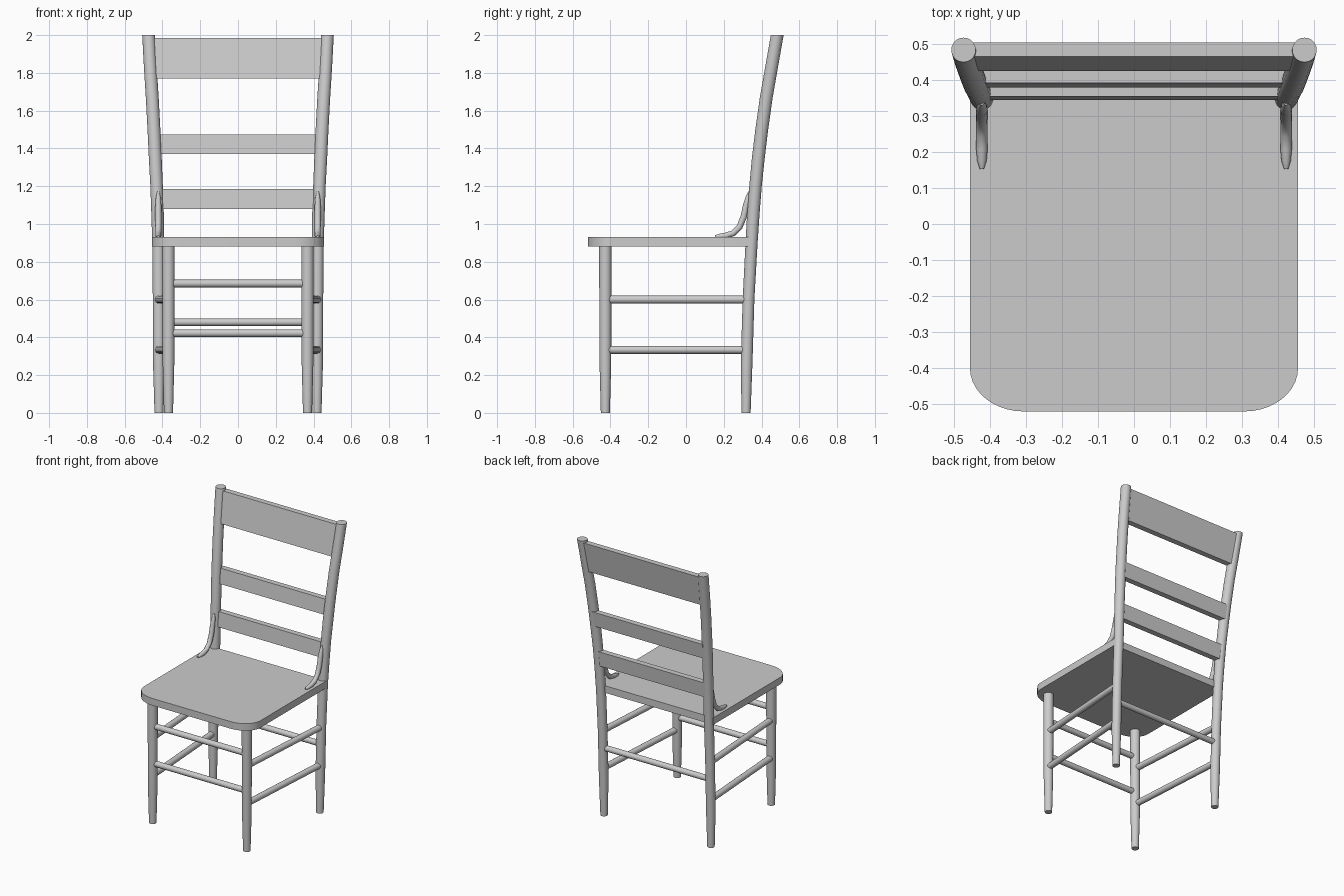
import bpy, bmesh, math
from mathutils import Vector

if "Cube" in bpy.data.objects:
    bpy.data.objects.remove(bpy.data.objects["Cube"])

wood = bpy.data.materials.new("light grey")
wood.diffuse_color = (0.6, 0.6, 0.6, 1)
wood.use_nodes = True
wood.node_tree.nodes["Principled BSDF"].inputs["Base Color"].default_value = wood.diffuse_color


def finish(name, bm, angle=40):
    bmesh.ops.recalc_face_normals(bm, faces=bm.faces)
    me = bpy.data.meshes.new(name)
    bm.to_mesh(me)
    bm.free()
    me.materials.append(wood)
    ob = bpy.data.objects.new(name, me)
    bpy.context.collection.objects.link(ob)
    bpy.ops.object.select_all(action='DESELECT')
    bpy.context.view_layer.objects.active = ob
    ob.select_set(True)
    bpy.ops.object.shade_smooth_by_angle(angle=math.radians(angle))
    return ob


def tube(name, path, radii, sides=16, level=False):
    """Round bar along a path; level=True keeps every ring horizontal."""
    bm = bmesh.new()
    pts = [Vector(p) for p in path]
    rings = []
    for i, p in enumerate(pts):
        t = (pts[min(i + 1, len(pts) - 1)] - pts[max(i - 1, 0)]).normalized()
        if level:
            u, v = Vector((1, 0, 0)), Vector((0, 1, 0))
        else:
            ref = Vector((0, 0, 1)) if abs(t.x) > 0.9 else Vector((1, 0, 0))
            u = t.cross(ref).normalized()
            v = t.cross(u)
        rings.append([bm.verts.new(p + radii[i] * (math.cos(a) * u + math.sin(a) * v))
                      for a in (2 * math.pi * k / sides for k in range(sides))])
    for a, b in zip(rings, rings[1:]):
        for k in range(sides):
            n = (k + 1) % sides
            bm.faces.new((a[k], a[n], b[n], b[k]))
    bm.faces.new(rings[0])
    bm.faces.new(rings[-1])
    return finish(name, bm)


# Seat: flat board with rounded front corners
bm = bmesh.new()
outline = [(0.455, 0.345), (-0.455, 0.345)]
for sx, a0 in ((-1, 180), (1, 270)):
    for k in range(11):
        a = math.radians(a0 + 9 * k)
        outline.append((sx * 0.305 + 0.15 * math.cos(a), -0.40 + 0.12 * math.sin(a)))
face = bm.faces.new([bm.verts.new((x, y, 0.88)) for x, y in outline])
ext = bmesh.ops.extrude_face_region(bm, geom=[face])
bmesh.ops.translate(bm, vec=(0, 0, 0.05),
                    verts=[g for g in ext["geom"] if isinstance(g, bmesh.types.BMVert)])
finish("seat", bm)

# Back post centre line: x, y, z, radius
POST = [(0.418, 0.318, 0, 0.024), (0.419, 0.321, 0.27, 0.031),
        (0.420, 0.331, 0.6, 0.031), (0.422, 0.347, 0.9, 0.032),
        (0.426, 0.357, 1.06, 0.033), (0.431, 0.368, 1.2, 0.033),
        (0.438, 0.383, 1.35, 0.034), (0.445, 0.401, 1.5, 0.034),
        (0.454, 0.425, 1.67, 0.034), (0.464, 0.453, 1.83, 0.034),
        (0.473, 0.483, 2.0, 0.034)]


def post_at(z):
    for a, b in zip(POST, POST[1:]):
        if a[2] <= z <= b[2]:
            f = (z - a[2]) / (b[2] - a[2])
            return a[0] + f * (b[0] - a[0]), a[1] + f * (b[1] - a[1])


# Bracket centre line: y, z, radius
BRACKET = [(0.153, 0.934, 0.006), (0.175, 0.935, 0.013), (0.21, 0.938, 0.016),
           (0.25, 0.951, 0.016), (0.283, 0.983, 0.016), (0.306, 1.04, 0.017),
           (0.318, 1.10, 0.016), (0.328, 1.14, 0.013), (0.336, 1.172, 0.006)]

for s, side in ((-1, "left"), (1, "right")):
    tube(side + "_back_post", [(s * x, y, z) for x, y, z, r in POST],
         [p[3] for p in POST], 20, True)
    tube(side + "_front_leg", [(s * 0.368, -0.427, z) for z in (0, 0.27, 0.89)],
         [0.024, 0.031, 0.033], 20, True)
    tube(side + "_bracket", [(s * 0.422, y, z) for y, z, r in BRACKET],
         [b[2] for b in BRACKET], 12)
    # Side rungs splay out from the front leg to the back post
    for z, level in ((0.6, "upper"), (0.334, "lower")):
        px, py = post_at(z)
        tube(f"{side}_{level}_rung", [(s * 0.37, -0.427, z), (s * px, py, z)], [0.021] * 2)

# Cross rungs: two at the front, one at the back
for name, x, y, z in (("upper_front_rung", 0.368, -0.427, 0.685),
                      ("lower_front_rung", 0.368, -0.427, 0.422),
                      ("back_rung", 0.419, 0.327, 0.48)):
    tube(name, [(-x, y, z), (x, y, z)], [0.02] * 2)

# Back slats: leaning boards between the posts (z and front y at bottom and top)
for name, z0, z1, y0, y1 in (("top_slat", 1.77, 1.985, 0.425, 0.464),
                             ("middle_slat", 1.37, 1.475, 0.378, 0.391),
                             ("lower_slat", 1.08, 1.185, 0.344, 0.354)):
    bm = bmesh.new()
    bmesh.ops.create_cube(bm, size=1)
    for v in bm.verts:
        z, y = (z1, y1) if v.co.z > 0 else (z0, y0)
        x = post_at(z)[0] - 0.012
        v.co = (math.copysign(x, v.co.x), y + (0.04 if v.co.y > 0 else 0), z)
    finish(name, bm, 30)
